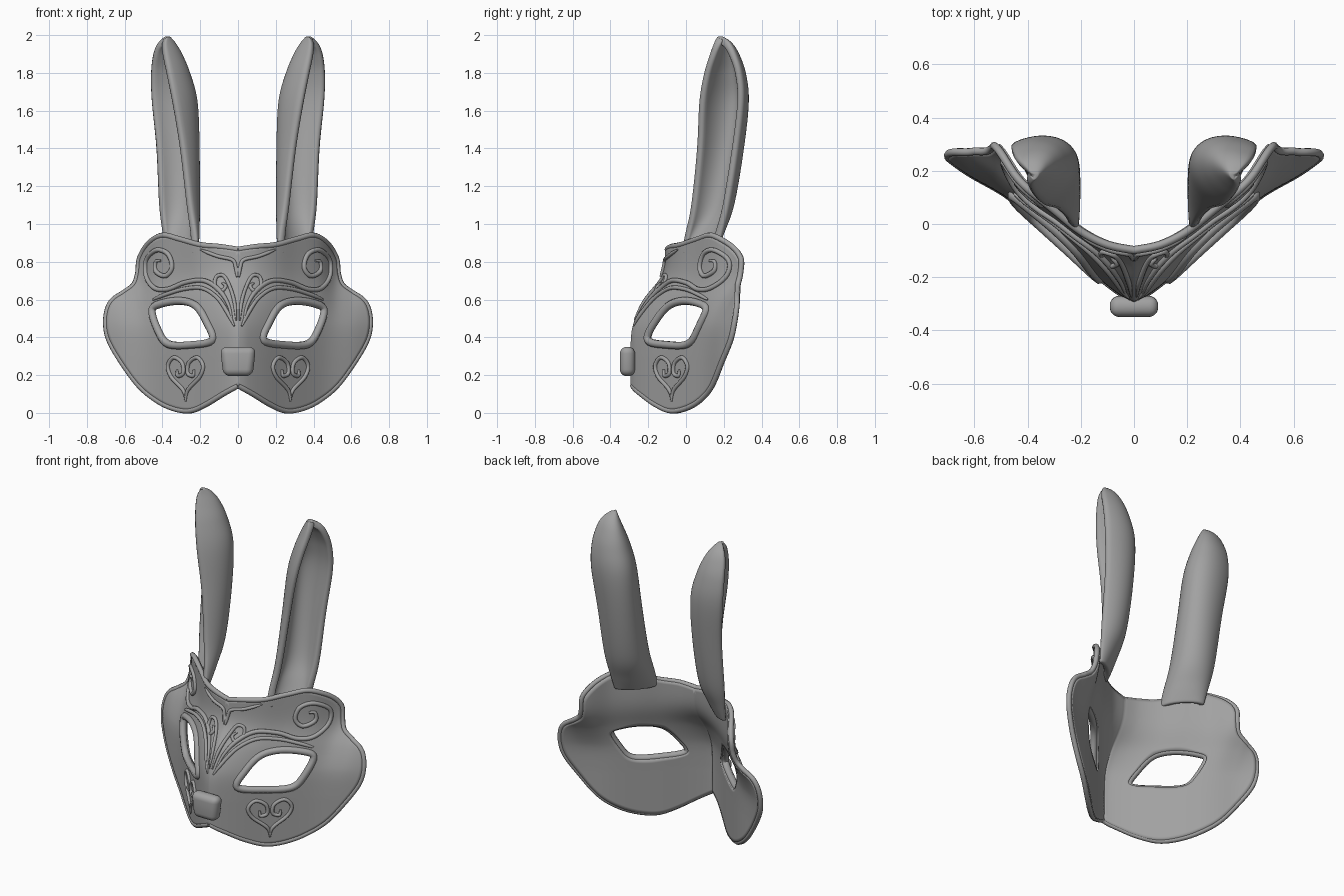
import bpy, bmesh, math
from mathutils import Vector

if "Cube" in bpy.data.objects:
    bpy.data.objects.remove(bpy.data.objects["Cube"], do_unlink=True)

mat = bpy.data.materials.new("matte grey")
mat.use_nodes = True
GREY = (0.36, 0.36, 0.36, 1)
mat.diffuse_color = GREY
mat.node_tree.nodes["Principled BSDF"].inputs["Base Color"].default_value = GREY


def spline(pts, steps, closed=False):
    """Catmull-Rom points through a list of tuples of any size."""
    n, out = len(pts), []
    get = lambda i: pts[i % n] if closed else pts[max(0, min(n - 1, i))]
    for i in range(n if closed else n - 1):
        for s in range(steps):
            t = s / steps
            out.append(tuple(
                0.5 * (2 * b + (c - a) * t + (2 * a - 5 * b + 4 * c - d) * t * t
                       + (3 * b - a - 3 * c + d) * t ** 3)
                for a, b, c, d in zip(get(i - 1), get(i), get(i + 1), get(i + 2))))
    return out if closed else out + [tuple(pts[-1])]


def lookup(table, x):
    x = max(table[0][0], min(table[-1][0], x))
    for (x0, y0), (x1, y1) in zip(table, table[1:]):
        if x <= x1:
            return y0 + (y1 - y0) * (x - x0) / max(x1 - x0, 1e-6)
    return table[-1][1]


# Depth of the face: a keeled muzzle below blends to a rounded brow above
MUZZLE = spline([(0, -.295), (.05, -.27), (.14, -.2), (.27, -.08), (.46, .085), (.62, .18), (.72, .25)], 6)
BROW = spline([(0, -.11), (.1, -.09), (.2, -.04), (.3, .04), (.43, .15), (.52, .28), (.6, .33)], 6)
BLEND = spline([(.3, 0), (.42, .03), (.5, .14), (.6, .42), (.7, .82), (.78, .97), (.9, 1)], 6)


def depth(x, z):
    t = lookup(BLEND, z)
    return lookup(MUZZLE, abs(x)) * (1 - t) + lookup(BROW, abs(x)) * t


def finish(obj, mirror=True):
    obj.data.materials.clear()
    obj.data.materials.append(mat)
    for p in obj.data.polygons:
        p.use_smooth = True
    if mirror:
        m = obj.modifiers.new("mirror", 'MIRROR')
        m.use_clip = True
        m.merge_threshold = 0.002
    return obj


def mesh_object(name, verts, faces):
    me = bpy.data.meshes.new(name)
    me.from_pydata(verts, [], faces)
    obj = bpy.data.objects.new(name, me)
    bpy.context.collection.objects.link(obj)
    return obj


def tube(name, pts, radius, closed=False, taper=True, lift=0.004, steps=6):
    """Raised bead that follows the face surface."""
    path = spline(pts, steps, closed)
    cu = bpy.data.curves.new(name, 'CURVE')
    cu.dimensions = '3D'
    cu.bevel_depth = radius
    cu.bevel_resolution = 2
    cu.use_fill_caps = True
    sp = cu.splines.new('POLY')
    sp.points.add(len(path) - 1)
    sp.use_cyclic_u = closed
    for i, (p, (x, z)) in enumerate(zip(sp.points, path)):
        p.co = (x, depth(x, z) - lift, z, 1)
        if taper:
            u = i / (len(path) - 1)
            p.radius = min(1, 0.35 + 5 * u, 0.5 + 4 * (1 - u))
    obj = bpy.data.objects.new(name, cu)
    bpy.context.collection.objects.link(obj)
    bpy.ops.object.select_all(action='DESELECT')
    bpy.context.view_layer.objects.active = obj
    obj.select_set(True)
    bpy.ops.object.convert(target='MESH')
    return finish(bpy.context.object)


# Mask shell: rings of quads from the eye opening out to the edge
EDGE = [(0, .865), (.1, .88), (.2, .89), (.31, .92), (.40, .94), (.47, .90), (.52, .82), (.53, .74),
        (.55, .68), (.60, .64), (.66, .60), (.69, .55), (.70, .47), (.68, .38), (.61, .26),
        (.52, .14), (.42, .06), (.33, .02), (.25, .012), (.17, .045), (.08, .10), (0, .145)]
EYE = [(.135, .385), (.25, .36), (.37, .365), (.425, .44), (.455, .545), (.40, .58), (.30, .592),
       (.22, .565), (.165, .48)]
CX, CZ = .30, .48
angle = lambda p: math.atan2(p[1] - CZ, p[0] - CX)
eye_path = spline(EYE, 10, True)
eye_radius = sorted((angle(p), math.hypot(p[0] - CX, p[1] - CZ)) for p in eye_path)
a0, a1 = eye_radius[0], eye_radius[-1]
eye_radius = [(a1[0] - math.tau, a1[1])] + eye_radius + [(a0[0] + math.tau, a0[1])]

outer = spline(EDGE, 6)
KEEL = 30
outer += [(0, .145 + .72 * i / KEEL) for i in range(1, KEEL)]
N, RINGS = len(outer), 16
verts, faces = [], []
for r in range(RINGS + 1):
    for p in outer:
        a = angle(p)
        rad = lookup(eye_radius, a)
        t = r / RINGS
        x = (CX + rad * math.cos(a)) * (1 - t) + p[0] * t
        z = (CZ + rad * math.sin(a)) * (1 - t) + p[1] * t
        verts.append((x, depth(x, z), z))
for r in range(RINGS):
    for i in range(N):
        j = (i + 1) % N
        faces.append((r * N + i, r * N + j, (r + 1) * N + j, (r + 1) * N + i))
mask = mesh_object("mask_shell", verts, faces)
if sum(p.normal.y for p in mask.data.polygons) > 0:
    mask.data.flip_normals()
finish(mask)
sol = mask.modifiers.new("thickness", 'SOLIDIFY')
sol.thickness = 0.028
sol.offset = -1

# Rolled edge and eye rim
tube("mask_edge", EDGE, 0.015, taper=False, lift=-0.012)
tube("eye_rim", EYE, 0.021, closed=True, taper=False, lift=0)

# Scrollwork
tube("brow_scroll", [(.03, .48), (.05, .57), (.10, .65), (.18, .70), (.28, .69), (.37, .655), (.44, .66),
                     (.485, .72), (.485, .81), (.43, .862), (.37, .84), (.35, .77), (.385, .725),
                     (.435, .75), (.435, .80), (.41, .805)], 0.013)
tube("lower_brow_line", [(.02, .46), (.055, .53), (.11, .61), (.19, .66), (.29, .655), (.39, .625), (.45, .6)], 0.011)
tube("forehead_scroll", [(.01, .49), (.018, .58), (.04, .66), (.075, .725), (.115, .72), (.122, .67),
                         (.09, .645), (.065, .67), (.085, .69)], 0.010)
tube("forehead_leaf", [(.2, .865), (.11, .83), (.03, .81), (.012, .77), (.004, .72)], 0.010)

# Cheek hearts, two curled halves each
HEART = [(0, .06), (.012, .12), (.075, .19), (.093, .25), (.062, .293), (.018, .265), (.012, .21),
         (.04, .197), (.045, .23)]
for side, sign in (("inner", -1), ("outer", 1)):
    tube("cheek_heart_" + side, [(.278 + sign * x, z) for x, z in HEART], 0.011)

# Nose: rounded block, narrower at the bottom
bm = bmesh.new()
bmesh.ops.create_cube(bm, size=1)
for v in bm.verts:
    v.co.x *= 0.19 if v.co.z > 0 else 0.155
    v.co.y = -0.31 + v.co.y * 0.08
    v.co.z = 0.272 + v.co.z * 0.155
bmesh.ops.bevel(bm, geom=bm.edges[:], offset=0.036, segments=5, profile=0.5, affect='EDGES')
me = bpy.data.meshes.new("nose")
bm.to_mesh(me)
bm.free()
nose = bpy.data.objects.new("nose", me)
bpy.context.collection.objects.link(nose)
finish(nose, mirror=False)

# Ears: scooped shells; each row is height, front edge x y, back edge x y, scoop depth
EAR = [(.85, .215, -.03, .39, .16, .05), (.95, .225, -.01, .405, .185, .09), (1.1, .25, .02, .425, .22, .14),
       (1.4, .29, .05, .44, .27, .175), (1.65, .335, .062, .465, .30, .2), (1.8, .365, .088, .468, .29, .175),
       (1.9, .385, .12, .455, .26, .135), (1.96, .39, .145, .43, .23, .085), (1.993, .375, .165, .39, .19, .025)]
SEG = 16
rows = spline(EAR, 5)
verts, faces = [], []
for z, ax, ay, bx, by, d in rows:
    a, b = Vector((ax, ay)), Vector((bx, by))
    mid, half = (a + b) / 2, (b - a) / 2
    out = Vector((-half.y, half.x)).normalized() * d
    for s in range(SEG + 1):
        q = math.pi * s / SEG
        p = mid - half * math.cos(q) + out * math.sin(q)
        verts.append((p.x, p.y, z))
W = SEG + 1
for r in range(len(rows) - 1):
    for s in range(SEG):
        faces.append((r * W + s, r * W + s + 1, (r + 1) * W + s + 1, (r + 1) * W + s))
top = (len(rows) - 1) * W
faces.append(tuple(range(top, top + W)))
ear = mesh_object("ear", verts, faces)
if sum(p.normal.x for p in ear.data.polygons) > 0:
    ear.data.flip_normals()
finish(ear)
sol = ear.modifiers.new("thickness", 'SOLIDIFY')
sol.thickness = 0.04
sol.offset = -1
sub = ear.modifiers.new("rounding", 'SUBSURF')
sub.levels = sub.render_levels = 1
